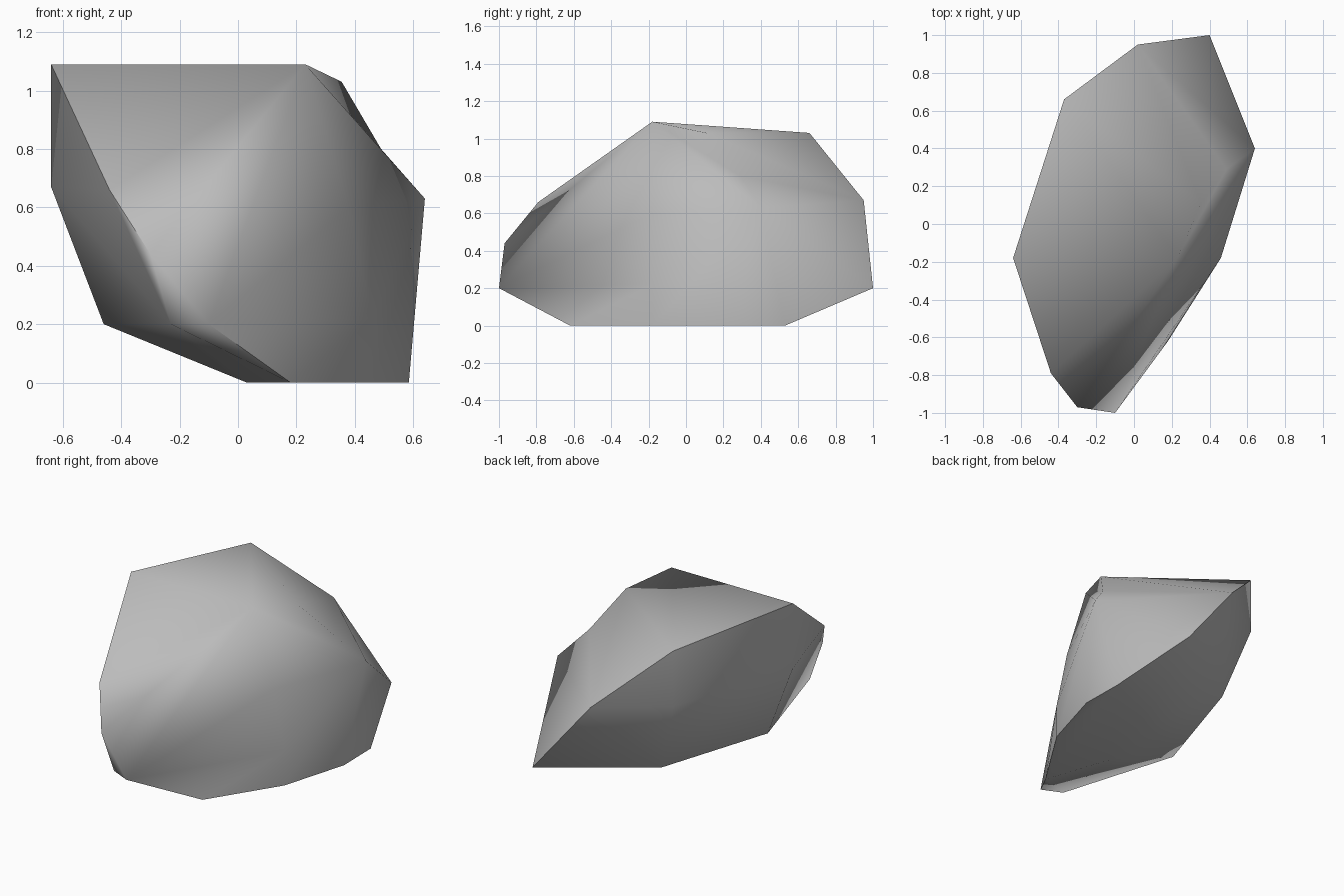
import bpy
import bmesh
import math
from mathutils import Vector

# Remove the default cube only
default_cube = bpy.data.objects.get("Cube")
if default_cube:
    bpy.data.objects.remove(default_cube, do_unlink=True)


def make_material(name, colour):
    material = bpy.data.materials.new(name)
    material.use_nodes = True
    material.diffuse_color = colour
    shader = material.node_tree.nodes["Principled BSDF"]
    shader.inputs["Base Color"].default_value = colour
    shader.inputs["Roughness"].default_value = 0.9
    return material


# Corner points of the boulder, grouped by the part of the surface they shape
ridge_top = (.355, .11, 1.03)
ridge_dent = (.49, .29, .8)
ridge_end = (.64, .4, .63)
corners = {
    "crown": [(-.64, -.18, 1.09), (.23, -.18, 1.09), ridge_top, (-.37, .66, 1.03)],
    "front_rim": [(-.44, -.79, .66), (-.3, -.97, .44), (-.1, -1, .2), (-.23, -.94, .2)],
    "back_rim": [(.02, .95, .67), (.4, 1, .2)],
    "left_shoulder": [ridge_end, (.48, .2, .58), (.38, -.18, .6), (.46, -.18, .22), (.03, -.65, .56)],
    "undercut": [(-.64, -.18, .67), (-.46, -.18, .2), (-.37, .66, .67), (-.22, .57, .2)],
    "base": [(.18, -.62, 0), (.46, -.18, 0), (.585, .25, 0), (.58, .53, 0), (.18, .31, 0), (.03, -.18, 0)],
}


def dent_edge(bm, start, end, target):
    """Split the edge between two corners and press its middle to the target."""
    ends = [min(bm.verts, key=lambda v: (v.co - Vector(p)).length) for p in (start, end)]
    edge = bm.edges.get(ends)
    if edge:
        middle = bmesh.utils.edge_split(edge, ends[0], 0.5)[1]
        middle.co = target


def make_boulder(name, groups, material):
    """Wrap a faceted stone skin around the corner points."""
    mesh = bpy.data.meshes.new(name)
    bm = bmesh.new()
    for points in groups.values():
        for point in points:
            bm.verts.new(point)
    hull = bmesh.ops.convex_hull(bm, input=bm.verts[:])
    inside = {v for v in hull["geom_interior"] if isinstance(v, bmesh.types.BMVert)}
    bmesh.ops.delete(bm, geom=list(inside), context="VERTS")
    dent_edge(bm, ridge_top, ridge_end, ridge_dent)
    bmesh.ops.triangulate(bm, faces=bm.faces[:])
    bmesh.ops.recalc_face_normals(bm, faces=bm.faces[:])
    bm.to_mesh(mesh)
    bm.free()
    mesh.materials.append(material)
    boulder = bpy.data.objects.new(name, mesh)
    bpy.context.collection.objects.link(boulder)
    return boulder


stone_grey = make_material("stone_grey", (.5, .5, .5, 1))
boulder = make_boulder("boulder", corners, stone_grey)

# Soft facets with the strong rim kept crisp
bpy.ops.object.select_all(action="DESELECT")
boulder.select_set(True)
bpy.context.view_layer.objects.active = boulder
bpy.ops.object.shade_smooth_by_angle(angle=math.radians(72))
